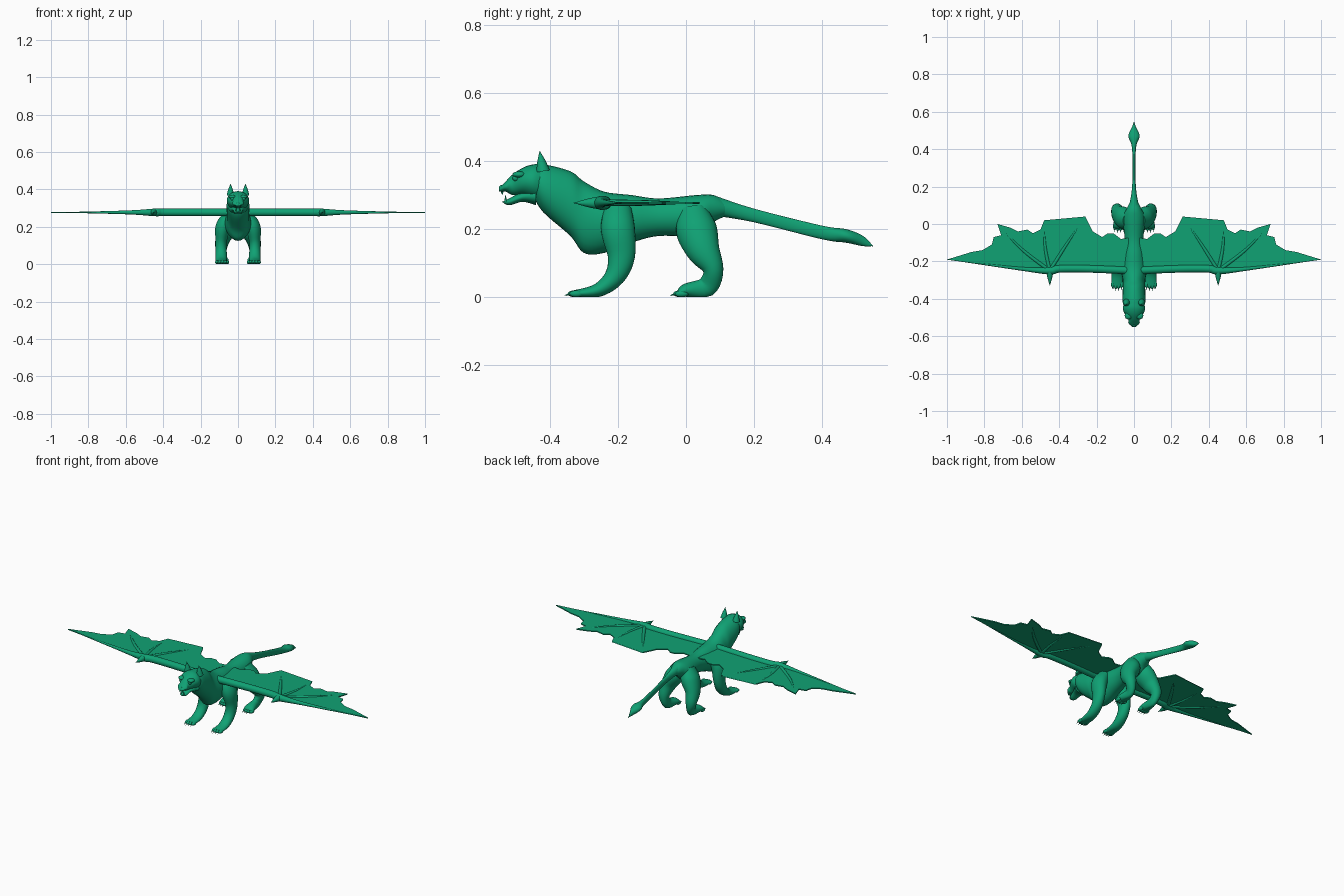
import bpy, bmesh, math
from mathutils import Vector, Matrix

cube = bpy.data.objects.get("Cube")
if cube:
    bpy.data.objects.remove(cube)

green = bpy.data.materials.new("emerald green")
green.use_nodes = True
colour = (0.005, 0.36, 0.175, 1)
green.diffuse_color = colour
shader = next(node for node in green.node_tree.nodes if node.type == 'BSDF_PRINCIPLED')
shader.inputs["Base Color"].default_value = colour

ACROSS, BACK, UP = Vector((1, 0, 0)), Vector((0, 1, 0)), Vector((0, 0, 1))


def finish(name, bm, mirror=True, smooth=True):
    """Turn a bmesh into a named object, mirrored across the body if wanted."""
    bmesh.ops.recalc_face_normals(bm, faces=bm.faces)
    mesh = bpy.data.meshes.new(name)
    bm.to_mesh(mesh)
    bm.free()
    part = bpy.data.objects.new(name, mesh)
    bpy.context.collection.objects.link(part)
    mesh.materials.append(green)
    if smooth:
        bpy.ops.object.select_all(action='DESELECT')
        part.select_set(True)
        bpy.context.view_layer.objects.active = part
        bpy.ops.object.shade_smooth_by_angle(angle=math.radians(50))
    if mirror:
        part.modifiers.new("mirror", 'MIRROR')
    return part


def spline(rows, steps=5):
    """Smooth interpolation through rows of numbers."""
    rows = [Vector(row) for row in rows]
    result = []
    for i in range(len(rows) - 1):
        start, end = rows[i], rows[i + 1]
        before, after = rows[max(i - 1, 0)], rows[min(i + 2, len(rows) - 1)]
        leave, arrive = (end - before) / 2, (after - start) / 2
        for step in range(steps):
            t = step / steps
            ease = t * t * (3 - 2 * t)
            result.append(start.lerp(end, ease) + leave * t * (1 - t) ** 2 - arrive * t * t * (1 - t))
    return result + [rows[-1]]


def loft(name, rows, side=ACROSS, axis=None, mirror=True, sides=24):
    """Skin elliptical rings; each row is x, y, z, radius along side, other radius."""
    points = spline(rows)
    bm = bmesh.new()
    rings = []
    for i, (x, y, z, wide, deep) in enumerate(points):
        before, after = points[max(i - 1, 0)], points[min(i + 1, len(points) - 1)]
        along = axis or Vector((after - before)[:3]).normalized()
        u = (side - along * side.dot(along)).normalized()
        v = along.cross(u)
        ring = []
        for k in range(sides):
            angle = k * math.tau / sides
            spot = Vector((x, y, z))
            spot += u * max(wide, .001) * math.cos(angle)
            spot += v * max(deep, .001) * math.sin(angle)
            spot.z = max(spot.z, 0)
            ring.append(bm.verts.new(spot))
        rings.append(ring)
    for ring, following in zip(rings, rings[1:]):
        for k in range(sides):
            bm.faces.new((ring[k - 1], ring[k], following[k], following[k - 1]))
    bm.faces.new(rings[0])
    bm.faces.new(rings[-1])
    return finish(name, bm, mirror)


def profile(name, rows):
    """Upright rings along the spine; each row is y, top, bottom, half width."""
    rings = [(0, y, (top + bottom) / 2, half, (top - bottom) / 2) for y, top, bottom, half in rows]
    return loft(name, rings, axis=BACK, mirror=False)


def spike(name, base, tip, radius):
    base, tip = Vector(base), Vector(tip)
    rows = [(*base, radius, radius), (*base.lerp(tip, .5), radius * .6, radius * .6), (*tip, 0, 0)]
    return loft(name, rows, sides=12)


def ball(name, centre, radii, mirror=True):
    bm = bmesh.new()
    place = Matrix.Translation(centre) @ Matrix.Diagonal((*radii, 1))
    bmesh.ops.create_uvsphere(bm, u_segments=16, v_segments=10, radius=1, matrix=place)
    return finish(name, bm, mirror)


# Neck, chest, belly and rump
profile("body", [
    (-.45, .38, .3, .04), (-.42, .39, .25, .06), (-.34, .37, .18, .06), (-.3, .34, .13, .06),
    (-.24, .31, .13, .07), (-.16, .3, .16, .06), (-.08, .29, .18, .05), (.03, .3, .18, .06),
    (.08, .3, .22, .04), (.12, .28, .24, .02)])

# Tail with a spade-shaped tuft
profile("tail", [
    (.08, .3, .24, .03), (.2, .26, .22, .01), (.4, .21, .17, .01),
    (.47, .2, .16, .03), (.52, .18, .15, .01), (.55, .15, .15, 0)])

# Head with an open mouth
profile("upper_head", [
    (-.42, .39, .28, .05), (-.45, .39, .29, .06), (-.48, .38, .3, .05),
    (-.51, .36, .3, .03), (-.53, .34, .31, .03), (-.55, .32, .31, .01)])
profile("lower_jaw", [
    (-.44, .32, .27, .05), (-.48, .31, .28, .03), (-.52, .29, .27, .02), (-.54, .28, .28, 0)])
ball("nose", (0, -.54, .32), (.01, .01, .01), mirror=False)
ball("brows", (.03, -.49, .36), (.02, .02, .01))
ball("eyes", (.03, -.5, .35), (.01, .01, .01))
spike("ears", (.04, -.42, .37), (.04, -.43, .43), .02)
spike("upper_fangs", (.01, -.54, .31), (.01, -.54, .3), .004)
spike("lower_fangs", (.01, -.53, .28), (.01, -.53, .3), .004)

# Legs bending down into long flat paws
loft("front_legs", [
    (.05, -.2, .26, .03, .04), (.08, -.2, .2, .04, .05), (.09, -.19, .12, .03, .04),
    (.09, -.21, .06, .03, .03), (.09, -.26, .02, .03, .02), (.09, -.33, .01, .03, .01)])
loft("hind_legs", [
    (.03, .02, .26, .03, .04), (.05, .03, .2, .05, .06), (.08, .05, .14, .04, .05),
    (.09, .08, .08, .03, .03), (.08, .06, .03, .02, .03), (.08, 0, .02, .03, .02),
    (.08, -.02, .01, .03, .01)])

# Four clawed toes on each paw
for paw, middle, front in (("front", .09, -.33), ("hind", .08, -.02)):
    for toe in range(4):
        offset = toe - 1.5
        x, y = middle + offset * .015, front + abs(offset) * .005
        ball(f"{paw}_toes_{toe}", (x, y, .01), (.01, .02, .01))
        spike(f"{paw}_claws_{toe}", (x, y - .01, .01), (x, y - .03, .005), .004)

# Wing arm tapering into the leading finger, with a thumb claw
height = .277
arm = [(0, -.25, .02), (.24, -.24, .02), (.4, -.24, .02), (.45, -.25, .02), (.6, -.24, .01), (1, -.19, 0)]
loft("wing_arms", [(x, y, height, radius, radius) for x, y, radius in arm], side=BACK)
spike("thumb_claws", (.45, -.25, height), (.45, -.33, height), .02)

# Finger bones fanning out from the wrist
wrist = Vector((.45, -.25, height))
outer, central, inner = fingers = [(.73, 0), (.48, .02), (.26, .04)]
for finger, (x, y) in zip(("outer", "central", "inner"), fingers):
    tip = Vector((x, y, height))
    bend = wrist.lerp(tip, .5) + Vector((.01, -.01, 0))
    loft(f"{finger}_wing_fingers", [(*wrist, .01, .01), (*bend, .008, .008), (*tip, 0, 0)], side=UP, sides=12)

# Ragged membrane stretched between the fingers
ragged_edge = [
    (.87, -.15), (.81, -.14), (.76, -.11), (.75, -.07), (.71, -.06), outer,
    (.66, -.02), (.62, -.04), (.57, -.03), (.54, -.05), (.5, -.03), central,
    (.43, -.03), (.41, -.03), (.35, -.07), (.33, -.04), (.3, -.04), inner,
    (.22, -.04), (.17, -.07), (.14, -.05), (.11, -.05), (.07, -.08), (0, -.07)]
bm = bmesh.new()
outline = [(x, y) for x, y, radius in arm] + ragged_edge
bm.faces.new([bm.verts.new((x, y, height)) for x, y in outline])
bmesh.ops.triangulate(bm, faces=bm.faces)
membrane = finish("wing_membranes", bm, smooth=False)
shell = membrane.modifiers.new("thickness", 'SOLIDIFY')
shell.thickness = .006
shell.offset = 0
